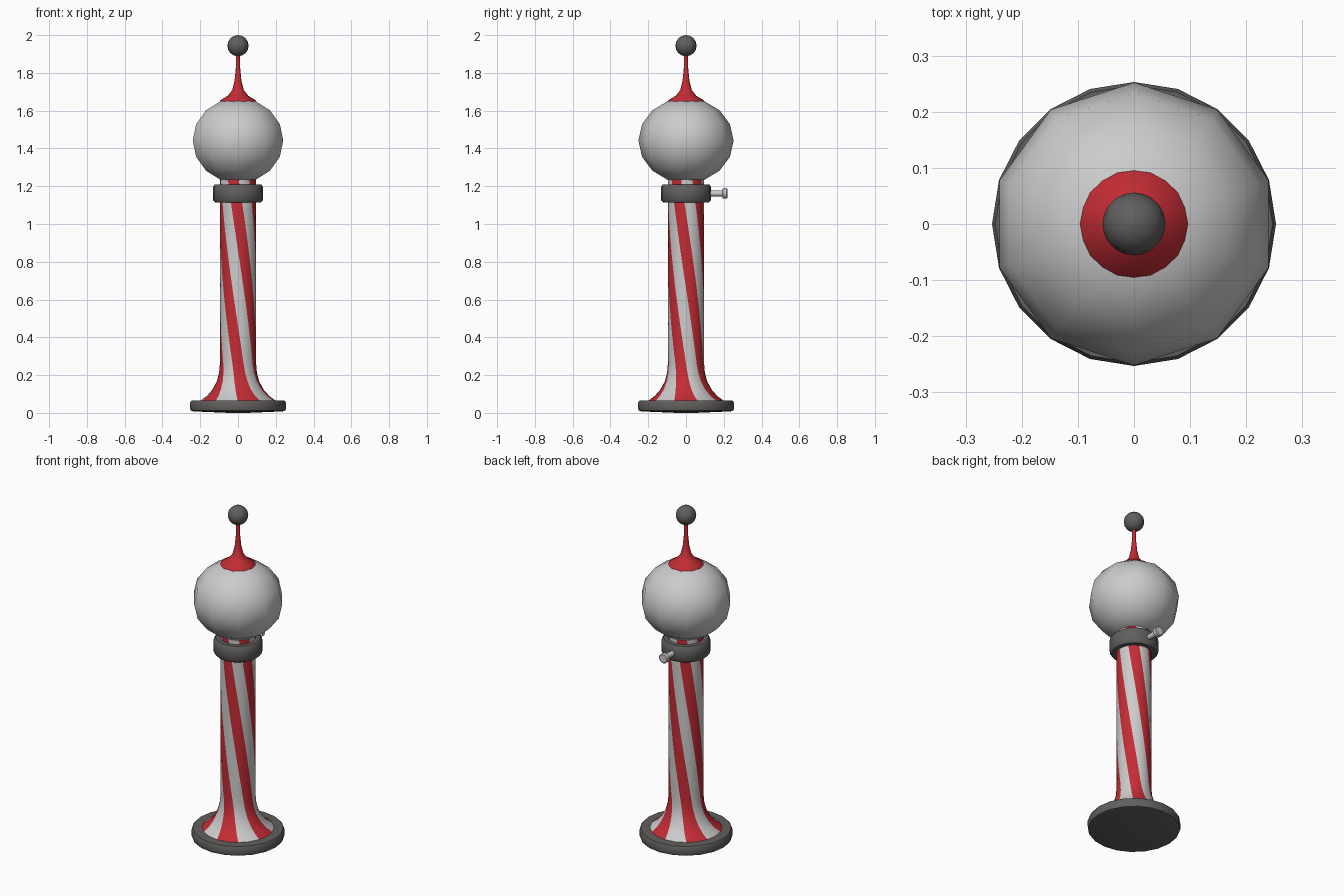
import bpy, bmesh, math
from mathutils import Matrix

if "Cube" in bpy.data.objects:
    bpy.data.objects.remove(bpy.data.objects["Cube"])


def material(name, rgb):
    m = bpy.data.materials.new(name)
    m.diffuse_color = (*rgb, 1)
    m.use_nodes = True
    m.node_tree.nodes["Principled BSDF"].inputs["Base Color"].default_value = m.diffuse_color
    return m


RED = material("red", (0.55, 0.025, 0.035))
WHITE = material("white", (0.6, 0.6, 0.6))
DARK = material("dark_grey", (0.12, 0.115, 0.11))


def lathe(name, profile, sides, mats, start=0, twist=None, stripe=None, matrix=None, caps=True, angle=40):
    """Revolve (radius, z) points; optional twist by height and stripes by column."""
    bm = bmesh.new()
    rings = []
    for r, z in profile:
        a0 = start + (twist(z) if twist else 0)
        rings.append([bm.verts.new((r * math.cos(math.radians(a0 + 360 * i / sides)),
                                    r * math.sin(math.radians(a0 + 360 * i / sides)), z))
                      for i in range(sides)])
    for lo, hi in zip(rings, rings[1:]):
        for i in range(sides):
            j = (i + 1) % sides
            f = bm.faces.new((lo[i], lo[j], hi[j], hi[i]))
            f.material_index = stripe(i) if stripe else 0
    if caps:
        bm.faces.new(rings[0][::-1])
        bm.faces.new(rings[-1])
    if matrix:
        bm.transform(matrix)
    me = bpy.data.meshes.new(name)
    bm.to_mesh(me)
    bm.free()
    for m in mats:
        me.materials.append(m)
    ob = bpy.data.objects.new(name, me)
    bpy.context.collection.objects.link(ob)
    bpy.ops.object.select_all(action='DESELECT')
    ob.select_set(True)
    bpy.context.view_layer.objects.active = ob
    bpy.ops.object.shade_smooth_by_angle(angle=math.radians(angle))
    return ob


def ball(radius, height, z, rings, lat):
    """Profile of a squashed ball between latitudes -lat and +lat."""
    angles = [math.radians(-lat + 2 * lat * i / rings) for i in range(rings + 1)]
    return [(radius * math.cos(a), z + height * math.sin(a)) for a in angles]


# Round foot
lathe("base", [(0.05, 0), (0.235, 0.008), (0.25, 0.012), (0.253, 0.02),
               (0.253, 0.055), (0.247, 0.065), (0.19, 0.067)], 20, [DARK])

# Flared pole with twisted stripes
flare = [(0.205, 0.06), (0.165, 0.09), (0.135, 0.125), (0.112, 0.17), (0.1, 0.215)]
shaft = [(0.096, 0.26 + 0.07 * i) for i in range(15)]
lathe("striped_pole", flare + shaft, 20, [RED, WHITE], start=-90,
      twist=lambda z: -90 * (z - 0.06), stripe=lambda i: (i // 2) % 2)

# Collar around the pole
lathe("collar", [(0.09, 1.114), (0.122, 1.114), (0.133, 1.128), (0.133, 1.196),
                 (0.122, 1.21), (0.09, 1.21)], 20, [DARK])

# Small knob on the back of the collar, pointing along +y
lathe("back_knob", [(0.016, 0.1), (0.016, 0.192), (0.029, 0.195), (0.029, 0.215), (0.024, 0.219)],
      10, [WHITE], matrix=Matrix.Translation((0, 0, 1.162)) @ Matrix.Rotation(-math.pi / 2, 4, 'X'))

# Large low-poly globe
lathe("globe", ball(0.252, 0.226, 1.442, 6, 67.5), 10, [WHITE], start=90, angle=60)

# Flared spire and its ball
lathe("spire", [(0.097, 1.645), (0.094, 1.655), (0.055, 1.678), (0.03, 1.71), (0.018, 1.76),
                (0.012, 1.82), (0.01, 1.9)], 20, [RED], angle=60)
lathe("spire_ball", ball(0.056, 0.056, 1.944, 8, 89), 20, [DARK], angle=60)
